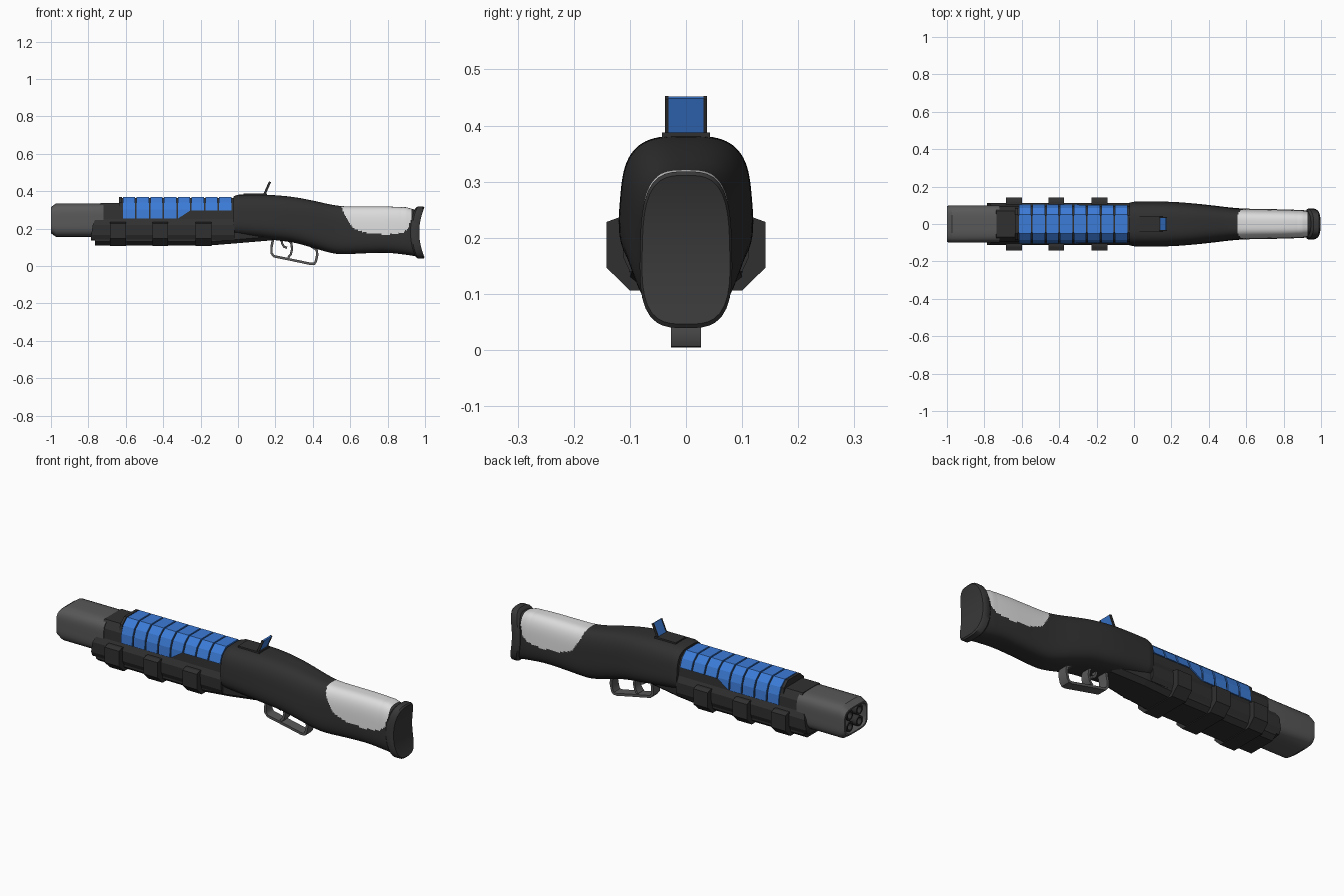
import bpy, bmesh, math
from mathutils import Vector

if "Cube" in bpy.data.objects:
    bpy.data.objects.remove(bpy.data.objects["Cube"])


def material(name, r, g, b):
    m = bpy.data.materials.new(name)
    m.diffuse_color = (r, g, b, 1)
    m.use_nodes = True
    m.node_tree.nodes["Principled BSDF"].inputs["Base Color"].default_value = m.diffuse_color
    return m


DARK = material("charcoal", 0.030, 0.030, 0.030)
PLATE = material("dark grey", 0.040, 0.040, 0.040)
GREY = material("mid grey", 0.10, 0.10, 0.10)
BLUE = material("blue", 0.045, 0.20, 0.68)
WHITE = material("off white", 0.72, 0.72, 0.72)
BLACK = material("black", 0.008, 0.008, 0.008)


def loft(name, rings, mats, smooth=None, rule=None):
    """Skin symmetric rings; ends are closed with strips across the symmetry plane."""
    bm = bmesh.new()
    rows = [[bm.verts.new(p) for p in ring] for ring in rings]
    n = len(rows[0])
    for a, b in zip(rows, rows[1:]):
        for i in range(n):
            j = (i + 1) % n
            bm.faces.new((a[i], a[j], b[j], b[i]))
    for row in (rows[0], rows[-1]):
        for i in range(n // 2 - 1):
            bm.faces.new((row[i], row[i + 1], row[n - 2 - i], row[n - 1 - i]))
    bmesh.ops.recalc_face_normals(bm, faces=bm.faces)
    if rule:
        for f in bm.faces:
            f.material_index = rule(f.calc_center_median())
    me = bpy.data.meshes.new(name)
    bm.to_mesh(me)
    bm.free()
    for m in mats:
        me.materials.append(m)
    ob = bpy.data.objects.new(name, me)
    bpy.context.collection.objects.link(ob)
    if smooth:
        bpy.ops.object.select_all(action='DESELECT')
        ob.select_set(True)
        bpy.context.view_layer.objects.active = ob
        bpy.ops.object.shade_smooth_by_angle(angle=math.radians(smooth))
    return ob


def poly(half, x):
    """Ring from a (y, z) half outline; x is a number or a function of z."""
    fx = x if callable(x) else (lambda z: x)
    return ([Vector((fx(z), y, z)) for y, z in half]
            + [Vector((fx(z), -y, z)) for y, z in reversed(half)])


def rounded(zb, zt, w, power=3.5, taper=0.0, steps=24, cy=0.0):
    """Half outline of a rounded box, bottom to top."""
    out = []
    for i in range(steps):
        a = math.pi * ((i + 0.5) / steps - 0.5)
        c, s = math.cos(a), math.sin(a)
        r = (abs(c) ** power + abs(s) ** power) ** (-1 / power)
        out.append((w * r * c * (1 - taper * r * s), (zb + zt) / 2 + (zt - zb) / 2 * r * s))
    return out


def interp(table, x):
    for p, q in zip(table, table[1:]):
        if x <= q[0]:
            t = max(0, (x - p[0]) / (q[0] - p[0]))
            return [a + (b - a) * t for a, b in zip(p[1:], q[1:])]
    return list(table[-1][1:])


def strip(name, path, thick, hw, mat, smooth=None):
    """Flat bar of width 2*hw along an (x, z) path."""
    rings = []
    for i, (x, z) in enumerate(path):
        a, b = path[max(i - 1, 0)], path[min(i + 1, len(path) - 1)]
        d = Vector((b[0] - a[0], b[1] - a[1])).normalized() * thick / 2
        lo, hi = (x + d.y, z - d.x), (x - d.y, z + d.x)
        rings.append([Vector((p[0], s * hw, p[1])) for p, s in
                      ((lo, 1), (hi, 1), (hi, -1), (lo, -1))])
    return loft(name, rings, [mat], smooth)


# Receiver and stock: one smooth body with a white cheek rest coloured by outline
BODY = [(-.025, .165, .372, .112), (0, .16, .381, .117), (.1, .15, .382, .118),
        (.2, .138, .379, .117), (.3, .126, .369, .110), (.4, .098, .350, .100),
        (.5, .067, .327, .088), (.56, .061, .318, .082), (.65, .067, .318, .079),
        (.8, .072, .318, .077), (.9, .060, .314, .073), (.95, .052, .300, .068)]
CHEEK = [(.553, .33), (.56, .295), (.58, .255), (.62, .2), (.68, .177), (.8, .167),
         (.88, .176), (.91, .2), (.925, .25), (.932, .33)]


def body_at(x):
    # average neighbouring samples to soften the profile knots
    s = [interp(BODY, x + d) for d in (-.04, -.02, 0, .02, .04)] if .04 < x < .88 else [interp(BODY, x)]
    return [sum(v) / len(s) for v in zip(*s)]


def cheek_rule(c):
    return 1 if .553 < c.x < .932 and c.z > interp(CHEEK, c.x)[0] else 0


xs = [-.025 + i * .975 / 170 for i in range(171)]
loft("receiver_and_stock", [poly(rounded(*body_at(x), 3.3, .08, 48), x) for x in xs],
     [DARK, WHITE], 40, cheek_rule)

# Butt plate, bowed towards its two ends
rings = []
for x, k in ((.922, .92), (.93, 1), (.960, 1), (.969, .95)):
    half = rounded(.18 - .141 * k, .18 + .138 * k, .082 * k, 3.2, .04)
    rings.append(poly(half, lambda z, x=x: x + .031 * ((z - .18) / .14) ** 2))
loft("butt_plate", rings, [PLATE], 40)

# Handguard with a swept front edge
GUARD = [(.06, .135), (.1, .14), (.112, .165), (.113, .22), (.098, .25), (.094, .30), (.07, .337)]
EDGE = [(.13, -.785), (.2, -.785), (.23, -.772), (.28, -.748), (.34, -.735)]
loft("handguard", [poly(GUARD, lambda z: interp(EDGE, z)[0]), poly(GUARD, -.02)], [DARK])

# Keel below the handguard, rising under the receiver
loft("keel", [poly([(w, zb), (w + .025, zb + .02), (w + .028, .18)], x)
              for x, zb, w in ((-.765, .11, .075), (-.15, .11, .075), (0, .122, .07), (.18, .137, .05))],
     [DARK])

# Bands with side lugs
for i, x in enumerate((-.642, -.415, -.185)):
    lug = [(.1, .106), (.142, .147), (.142, .228), (.12, .236)]
    loft(f"lug_band_{i + 1}", [poly(lug, x - .042), poly(lug, x + .042)], [DARK])

# Dark spine and its front lip under the blue cells
SPINE = [(.097, .25), (.094, .298), (.079, .336), (.046, .363)]
LIP = [(.09, .30), (.084, .34), (.05, .37)]
loft("spine", [poly(SPINE, -.63), poly(SPINE, -.02)], [DARK])
loft("spine_lip", [poly(LIP, -.635), poly(LIP, -.62)], [DARK])

# Blue cells, lower at the front
for i in range(8):
    x0 = -.616 + i * .0735
    z0 = .253 if i < 5 else .296
    z1 = .253 if i < 4 else .296
    cell = [poly([(.104 if z < .28 else .1015, z), (.1, .302), (.085, .34), (.05, .37)], x)
            for x, z in ((x0, z0), (x0 + .066, z1))]
    loft(f"blue_cell_{i + 1}", cell, [BLUE])

# Barrel shroud with chamfered, hollow muzzle
rings = []
for x, kz, ky in ((-.72, 1, 1), (-.972, 1, 1), (-1, .78, .97), (-1, .70, .86), (-.955, .70, .84)):
    rings.append(poly(rounded(.245 - .09 * kz, .245 + .09 * kz, .1 * ky, 4.2), x))
loft("barrel_shroud", rings, [GREY], 30)

# Four bores inside the muzzle
for i, (cy, cz) in enumerate(((-.04, .215), (.04, .215), (-.04, .275), (.04, .275))):
    rings = []
    for x, r in ((-.95, .027), (-.992, .027), (-.992, .018), (-.955, .018)):
        ring = poly(rounded(cz - r, cz + r, r, 2, 0, 10), x)
        rings.append([p + Vector((0, cy, 0)) for p in ring])
    loft(f"bore_{i + 1}", rings, [DARK, BLACK], 40, lambda c: 1 if -.96 < c.x < -.953 else 0)

# Trigger guard, divider and trigger
strip("trigger_guard", [(.188, .145), (.179, .10), (.179, .068), (.192, .052), (.30, .030), (.39, .011),
                        (.408, .012), (.416, .024), (.424, .06), (.421, .085), (.405, .097), (.38, .112)],
      .013, .027, GREY, 50)
strip("guard_divider", [(.272, .14), (.286, .118), (.289, .09), (.282, .062), (.268, .045)],
      .012, .024, GREY, 50)
strip("trigger", [(.232, .145), (.236, .12), (.246, .103), (.262, .097)], .012, .012, GREY, 50)

# Flip-up sight: base, blue leaf, dark side rails
strip("sight_base", [(.03, .38), (.155, .38)], .016, .043, DARK)
strip("sight_leaf", [(.14, .38), (.171, .45)], .008, .031, BLUE)
for s, side in ((-1, "left"), (1, "right")):
    rail = strip(f"sight_rail_{side}", [(.14, .38), (.171, .45)], .012, .003, DARK)
    rail.location.y = s * .034
